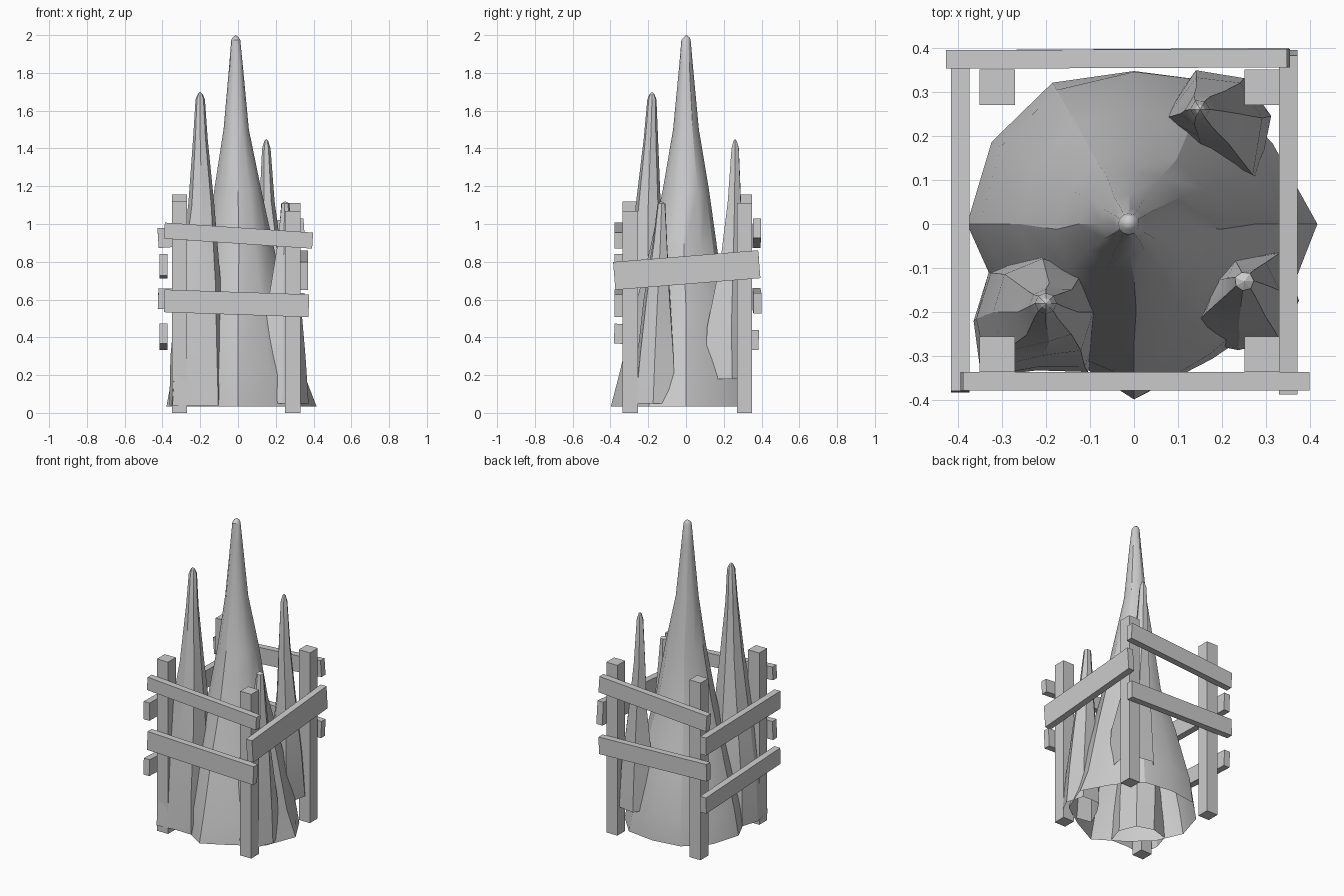
import bpy, bmesh, math, random
from mathutils import Vector, Matrix

if "Cube" in bpy.data.objects:
    bpy.data.objects.remove(bpy.data.objects["Cube"])

random.seed(4)


def finish(bm, name):
    bmesh.ops.recalc_face_normals(bm, faces=bm.faces)
    mesh = bpy.data.meshes.new(name)
    bm.to_mesh(mesh)
    bm.free()
    obj = bpy.data.objects.new(name, mesh)
    bpy.context.collection.objects.link(obj)
    return obj


def spike(name, rings, shape, jitter=0.0, turn=0.0, smooth=None):
    """Loft rings of (x, y, z, radius, amount of base shape), open below, closed at the tip."""
    bm = bmesh.new()
    n = len(shape)
    loops = []
    for x, y, z, r, amount in rings:
        loop = []
        for i, s in enumerate(shape):
            a = turn + math.tau * i / n
            k = r * (1 + (s - 1) * amount) * (1 + random.uniform(-jitter, jitter))
            loop.append(bm.verts.new((x + k * math.cos(a), y + k * math.sin(a), z)))
        loops.append(loop)
    for lo, hi in zip(loops, loops[1:]):
        for i in range(n):
            j = (i + 1) % n
            bm.faces.new((lo[i], lo[j], hi[j], hi[i]))
    x, y, z = rings[-1][:3]
    tip = bm.verts.new((x, y, z + 0.012))
    for i in range(n):
        bm.faces.new((loops[-1][i], loops[-1][(i + 1) % n], tip))
    obj = finish(bm, name)
    if smooth:
        bpy.ops.object.select_all(action='DESELECT')
        obj.select_set(True)
        bpy.context.view_layer.objects.active = obj
        bpy.ops.object.shade_smooth_by_angle(angle=math.radians(smooth))
    return obj


def box(name, centre, size, matrix=None):
    bm = bmesh.new()
    bmesh.ops.create_cube(bm, size=1)
    bmesh.ops.scale(bm, vec=size, verts=bm.verts)
    if matrix:
        bmesh.ops.transform(bm, matrix=matrix, verts=bm.verts)
    bmesh.ops.translate(bm, vec=centre, verts=bm.verts)
    return finish(bm, name)


def plank(name, a, b, height, thick=0.042):
    """Board laid between the centres of its two ends."""
    a, b = Vector(a), Vector(b)
    along = (b - a).normalized()
    side = Vector((0, 0, 1)).cross(along).normalized()
    up = along.cross(side)
    m = Matrix((along, side, up)).transposed().to_4x4()
    return box(name, (a + b) / 2, ((b - a).length, thick, height), m)


# Main rock spire with a jagged foot
spike("main_spire", [
    (0, 0, 0.035, 0.36, 1.0), (0, 0.0, 0.20, 0.34, 0.3),
    (0, 0.0, 0.55, 0.258, 0.3), (0.005, -0.012, 0.85, 0.178, 0.3),
    (0, 0, 1.18, 0.122, 0.2), (-0.01, 0, 1.50, 0.068, 0),
    (-0.01, 0, 1.84, 0.036, 0), (-0.012, 0, 1.975, 0.024, 0),
    (-0.012, 0.003, 1.988, 0.016, 0)],
    [1.17, 1.03, 1.04, 0.98, 1.05, 1.04, 1.03, 0.95, 0.92, 1.12, 0.98, 1.1],
    jitter=0.025, smooth=30)

# Smaller spires around it
spike("front_left_spire", [
    (-0.22, -0.22, 0.04, 0.155, 1), (-0.22, -0.215, 0.30, 0.148, 0.9),
    (-0.207, -0.20, 0.70, 0.122, 0.7), (-0.192, -0.20, 1.10, 0.07, 0.4),
    (-0.20, -0.187, 1.45, 0.038, 0), (-0.20, -0.18, 1.66, 0.024, 0),
    (-0.20, -0.18, 1.688, 0.012, 0)],
    [0.95, 1.0, 0.95, 1.0, 0.95, 1.1, 0.75, 1.05], jitter=0.05, smooth=20)
spike("back_right_spire", [
    (0.20, 0.245, 0.18, 0.115, 1), (0.195, 0.24, 0.45, 0.105, 0.9),
    (0.175, 0.25, 0.80, 0.066, 0.6), (0.155, 0.257, 1.12, 0.038, 0.3),
    (0.15, 0.26, 1.40, 0.022, 0), (0.15, 0.26, 1.438, 0.011, 0)],
    [0.95, 0.9, 1.0, 1.2, 0.75, 1.4], jitter=0.05, smooth=20)
spike("front_right_spire", [
    (0.255, -0.18, 0.05, 0.13, 1), (0.255, -0.17, 0.30, 0.112, 0.9),
    (0.25, -0.155, 0.60, 0.08, 0.6), (0.25, -0.138, 0.90, 0.042, 0.3),
    (0.25, -0.13, 1.108, 0.022, 0)],
    [0.95, 1.15, 0.95, 0.75, 1.35, 0.8, 0.85], jitter=0.05, turn=0.05, smooth=20)

# Corner posts
for name, x, y, h in (("front_left_post", -0.31, -0.295, 1.12),
                      ("front_right_post", 0.29, -0.295, 1.07),
                      ("back_right_post", 0.29, 0.31, 1.11),
                      ("back_left_post", -0.31, 0.31, 1.155)):
    box(name, (x, y, h / 2), (0.08, 0.08, h))

# Crooked fence planks
plank("front_upper_plank", (-0.39, -0.357, 0.965), (0.395, -0.357, 0.912), 0.085)
plank("front_lower_plank", (-0.39, -0.357, 0.593), (0.375, -0.357, 0.567), 0.12)
plank("right_plank", (0.35, -0.38, 0.725), (0.35, 0.388, 0.787), 0.148)
plank("left_upper_plank", (-0.394, -0.38, 0.785), (-0.394, 0.385, 0.77), 0.115)
plank("left_lower_plank", (-0.394, -0.38, 0.42), (-0.394, 0.385, 0.385), 0.105)
plank("back_upper_plank", (-0.423, 0.373, 0.925), (0.35, 0.376, 0.978), 0.105)
plank("back_lower_plank", (-0.423, 0.373, 0.605), (0.35, 0.378, 0.58), 0.11)
